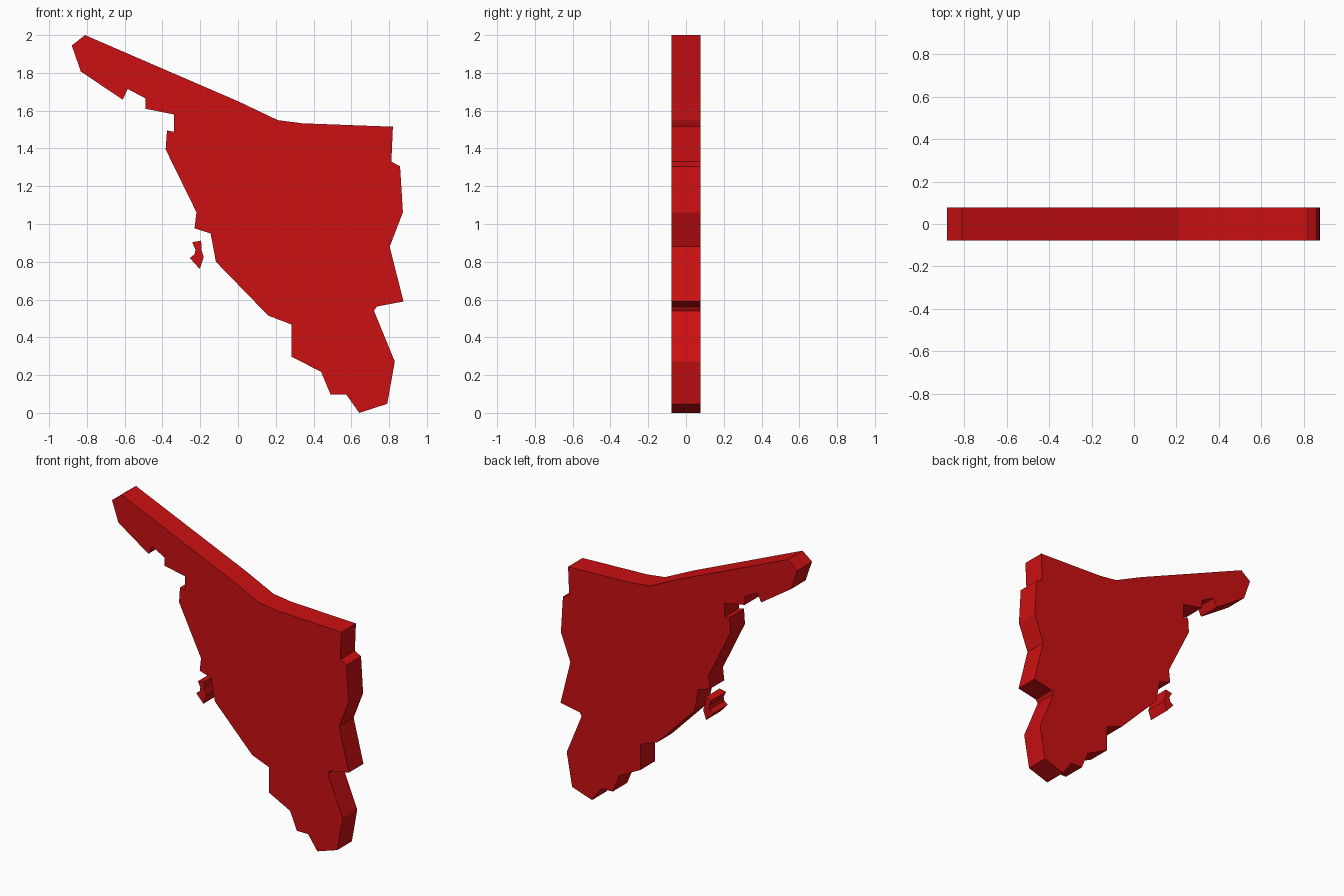
import bpy
import bmesh

DEPTH = 0.154

red = bpy.data.materials.new("red")
red.diffuse_color = (0.60, 0.005, 0.006, 1)


def slab(name, outline):
    """Extrude a front-view (x, z) outline through the depth."""
    bm = bmesh.new()
    face = bm.faces.new([bm.verts.new((x, -DEPTH / 2, z)) for x, z in outline])
    back = bmesh.ops.extrude_face_region(bm, geom=[face])["geom"]
    bmesh.ops.translate(bm, vec=(0, DEPTH, 0),
                        verts=[g for g in back if isinstance(g, bmesh.types.BMVert)])
    bmesh.ops.recalc_face_normals(bm, faces=bm.faces)
    mesh = bpy.data.meshes.new(name)
    bm.to_mesh(mesh)
    bm.free()
    mesh.materials.append(red)
    obj = bpy.data.objects.new(name, mesh)
    bpy.context.collection.objects.link(obj)
    return obj


# Mainland: ragged left coast, bottom tip, right border, top edge
left_coast = [(-0.81, 2.0), (-0.88, 1.945), (-0.832, 1.807), (-0.61, 1.658),
              (-0.584, 1.715), (-0.49, 1.665), (-0.49, 1.61), (-0.34, 1.58),
              (-0.34, 1.488), (-0.376, 1.495), (-0.383, 1.395), (-0.22, 1.062),
              (-0.23, 0.977), (-0.145, 0.95), (-0.117, 0.80), (0.16, 0.515),
              (0.283, 0.468), (0.283, 0.298), (0.44, 0.217), (0.49, 0.097)]
bottom_tip = [(0.573, 0.097), (0.642, 0.0), (0.79, 0.048)]
right_border = [(0.83, 0.272), (0.72, 0.54), (0.735, 0.563), (0.876, 0.59),
                (0.803, 0.88), (0.873, 1.062), (0.858, 1.305), (0.812, 1.33),
                (0.82, 1.515)]
top_edge = [(0.34, 1.533), (0.21, 1.55), (0.0, 1.65), (-0.41, 1.827)]
slab("mainland", left_coast + bottom_tip + right_border + top_edge)

# Small separate island off the left coast
slab("island", [(-0.243, 0.903), (-0.225, 0.865), (-0.23, 0.84), (-0.255, 0.82),
                (-0.203, 0.762), (-0.181, 0.825), (-0.193, 0.86), (-0.195, 0.912)])
